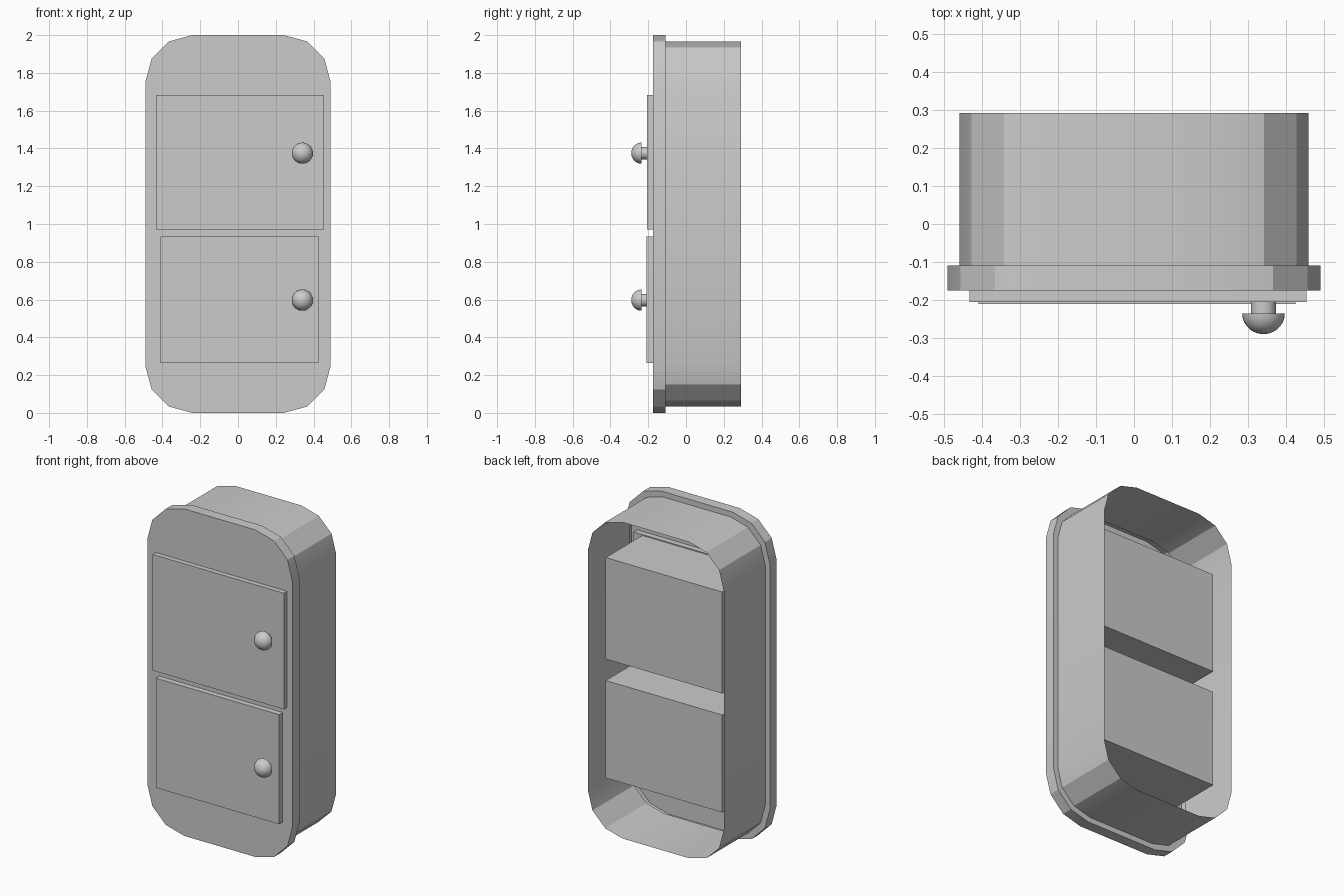
import bpy, bmesh, math

if "Cube" in bpy.data.objects:
    bpy.data.objects.remove(bpy.data.objects["Cube"])


def loft(name, loops, cap_front=True, cap_back=False, smooth=None):
    """Bridge a series of equal-length vertex loops, optionally capping the ends."""
    bm = bmesh.new()
    rings = [[bm.verts.new(p) for p in loop] for loop in loops]
    for a, b in zip(rings, rings[1:]):
        for i in range(len(a)):
            j = (i + 1) % len(a)
            bm.faces.new((a[i], a[j], b[j], b[i]))
    if cap_front:
        bm.faces.new(rings[0][::-1])
    if cap_back:
        bm.faces.new(rings[-1])
    bmesh.ops.recalc_face_normals(bm, faces=bm.faces)
    # open shells: make sure the front cap looks toward -y
    front = min(bm.faces, key=lambda f: f.calc_center_median().y)
    if cap_front and front.normal.y > 0:
        bmesh.ops.reverse_faces(bm, faces=bm.faces)
    mesh = bpy.data.meshes.new(name)
    bm.to_mesh(mesh)
    bm.free()
    obj = bpy.data.objects.new(name, mesh)
    bpy.context.collection.objects.link(obj)
    if smooth:
        bpy.ops.object.select_all(action='DESELECT')
        obj.select_set(True)
        bpy.context.view_layer.objects.active = obj
        bpy.ops.object.shade_smooth_by_angle(angle=math.radians(smooth))
    return obj


def rounded(y, hx, hz, r):
    """Rounded rectangle outline with three segments per corner."""
    pts = []
    for k, (sx, sz) in enumerate([(1, 1), (-1, 1), (-1, -1), (1, -1)]):
        for s in range(4):
            a = math.radians(90 * k + 30 * s)
            pts.append((sx * (hx - r) + r * math.cos(a), y,
                        1 + sz * (hz - r) + r * math.sin(a)))
    return pts


def rect(y, x0, x1, z0, z1):
    return [(x0, y, z0), (x1, y, z0), (x1, y, z1), (x0, y, z1)]


def circle(x, y, z, r, n=32):
    return [(x + r * math.cos(2 * math.pi * i / n), y,
             z + r * math.sin(2 * math.pi * i / n)) for i in range(n)]


# Hollow housing: front plate with rim, stepping in to a shell open at the back
loft("housing", [rounded(-0.175, 0.491, 1.0, 0.25),
                 rounded(-0.109, 0.491, 1.0, 0.25),
                 rounded(-0.109, 0.46, 0.967, 0.235),
                 rounded(0.292, 0.46, 0.967, 0.235)], smooth=29)

# Doors with a narrower compartment box behind each
for name, yf, door, box, kz in [
        ("upper", -0.206, (-0.433, 0.454, 0.972, 1.682), (1.055, 1.676), 1.375),
        ("lower", -0.21, (-0.409, 0.425, 0.263, 0.933), (0.328, 0.924), 0.597)]:
    inner = (-0.394, 0.394) + box
    loft(name + "_compartment", [rect(yf, *door), rect(-0.14, *door),
                                 rect(-0.14, *inner), rect(0.213, *inner)],
         cap_back=True)

    # Knob: domed cap on a short stem
    dome = [circle(0.341, -0.236 - 0.054 * math.cos(t), kz, 0.056 * math.sin(t))
            for t in [math.radians(a) for a in (5, 16, 28, 40, 53, 66, 78, 90)]]
    stem = [circle(0.341, -0.236, kz, 0.033), circle(0.341, yf + 0.01, kz, 0.033)]
    loft(name + "_knob", dome + stem, cap_back=True, smooth=35)
